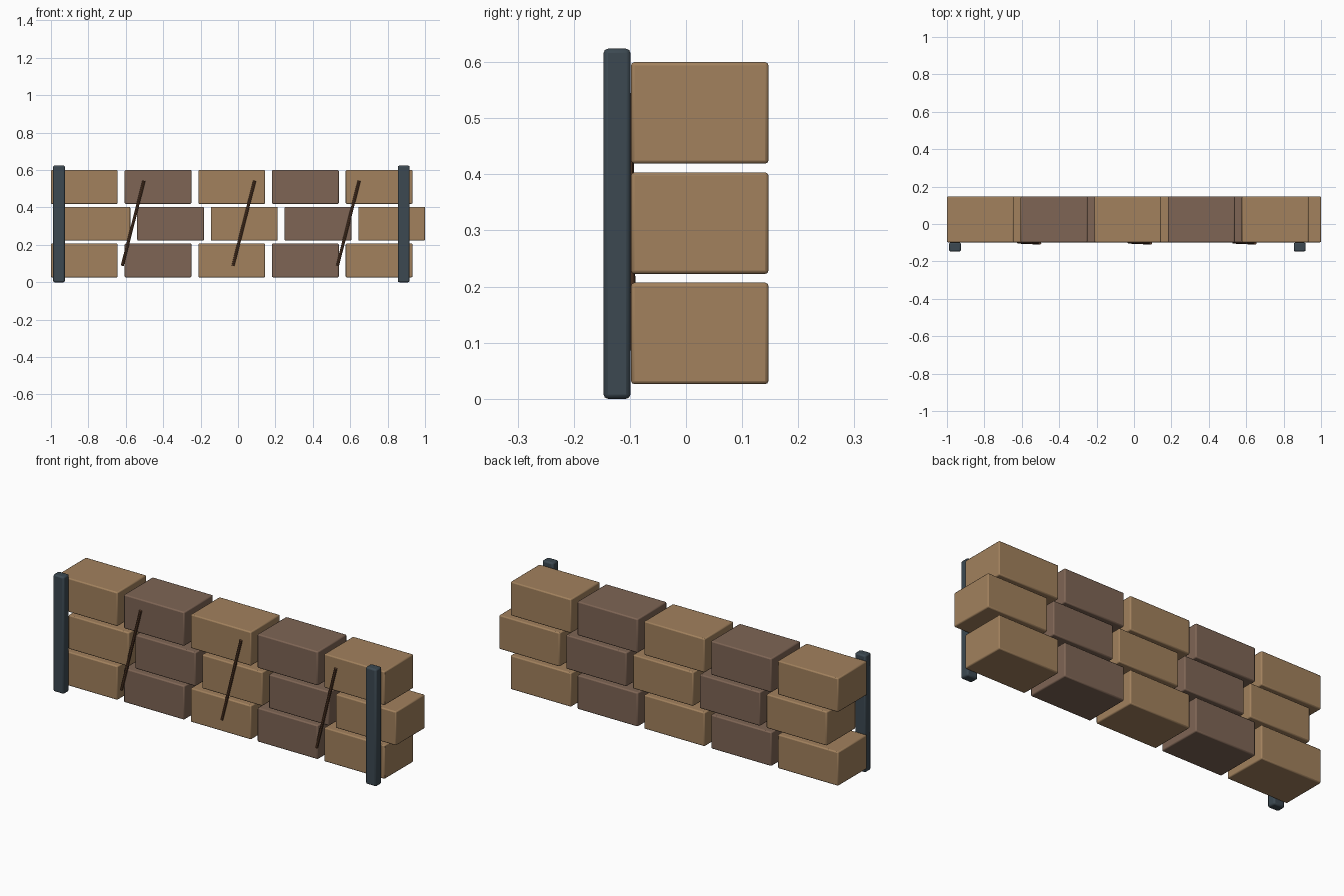
import bpy
from mathutils import Vector

if "Cube" in bpy.data.objects:
    bpy.data.objects.remove(bpy.data.objects["Cube"])


def material(name, rgb):
    m = bpy.data.materials.new(name)
    m.diffuse_color = (*rgb, 1)
    m.use_nodes = True
    m.node_tree.nodes["Principled BSDF"].inputs["Base Color"].default_value = m.diffuse_color
    return m


LIGHT = material("light_brown", (0.36, 0.22, 0.11))
DARK = material("dark_brown", (0.21, 0.13, 0.09))
STEEL = material("dark_steel", (0.045, 0.066, 0.083))
STRAW = material("stake_brown", (0.11, 0.05, 0.025))


def box(name, center, size, bevel, mat):
    bpy.ops.mesh.primitive_cube_add(size=1, location=center)
    o = bpy.context.object
    o.name = name
    o.scale = size
    bpy.ops.object.transform_apply(location=False, rotation=False, scale=True)
    b = o.modifiers.new("bevel", 'BEVEL')
    b.width = bevel
    b.segments = 2
    o.data.materials.append(mat)
    bpy.ops.object.shade_smooth_by_angle()
    return o


def rod(name, a, b, radius, mat):
    a, b = Vector(a), Vector(b)
    d = b - a
    bpy.ops.mesh.primitive_cylinder_add(vertices=8, radius=radius, depth=d.length,
                                        location=(a + b) / 2)
    o = bpy.context.object
    o.name = name
    o.rotation_euler = d.to_track_quat('Z', 'Y').to_euler()
    o.data.materials.append(mat)
    bpy.ops.object.shade_smooth_by_angle()


# three staggered courses of bales
for row in range(3):
    shift = 0.067 if row == 1 else 0
    for i in range(5):
        box(f"bale_{row}_{i}", (-0.8215 + shift + 0.394 * i, 0.0245, 0.1165 + 0.1965 * row),
            (0.357, 0.245, 0.181), 0.006, DARK if i % 2 else LIGHT)

# front posts
for side, x in (("left", -0.957), ("right", 0.886)):
    box(f"{side}_post", (x, -0.123, 0.312), (0.063, 0.048, 0.624), 0.008, STEEL)

# slanted stakes lying on the front face
for i, x in enumerate((-0.561, 0.031, 0.59)):
    rod(f"stake_{i}", (x - 0.058, -0.097, 0.088), (x + 0.058, -0.102, 0.543), 0.008, STRAW)
